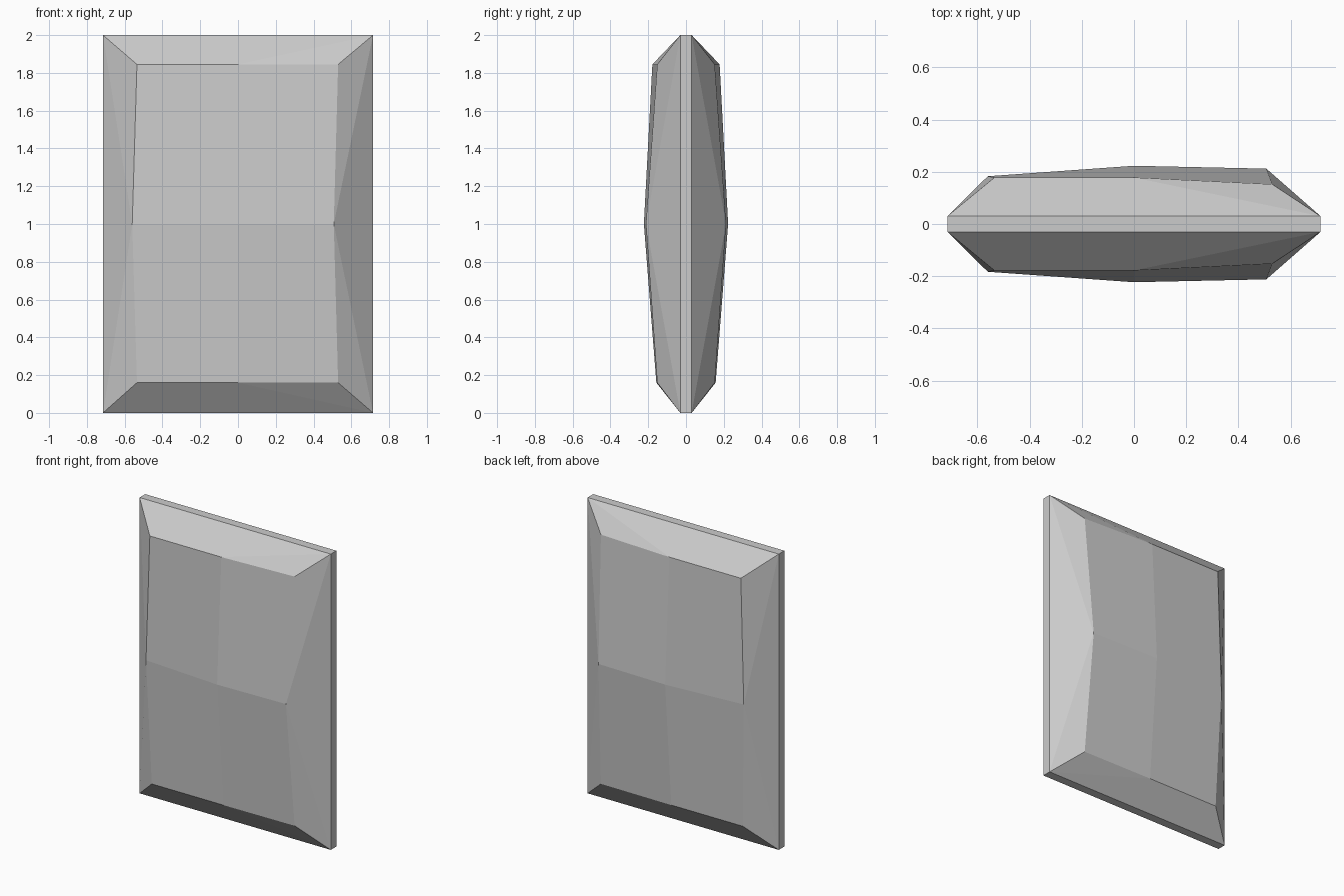
import bpy, bmesh

if "Cube" in bpy.data.objects:
    bpy.data.objects.remove(bpy.data.objects["Cube"])

W, T, H = 0.715, 0.03, 2.0   # rim half width, rim half thickness, height

# Cushion face points (x, depth, z): bottom, middle and top rows, left to right
ROWS = [
    [(-0.535, 0.157, 0.16), (0, 0.157, 0.16), (0.53, 0.152, 0.16)],
    [(-0.56, 0.183, 1.0), (0, 0.223, 1.0), (0.507, 0.212, 1.0)],
    [(-0.535, 0.178, 1.845), (0, 0.178, 1.845), (0.53, 0.152, 1.845)],
]

bm = bmesh.new()


def add_side(s):
    """Faceted cushion face with sloping borders; returns its rim corners."""
    g = [[bm.verts.new((x, s * y, z)) for x, y, z in row] for row in ROWS]
    rim = [bm.verts.new((x, s * T, z)) for x, z in ((-W, 0), (W, 0), (W, H), (-W, H))]
    # raised panels
    for r in range(2):
        for c in range(2):
            bm.faces.new((g[r][c], g[r][c + 1], g[r + 1][c + 1], g[r + 1][c]))
    # sloping borders, each a fan around the middle point of its inner edge
    inner = [g[0], [row[2] for row in g], g[2][::-1], [row[0] for row in g][::-1]]
    for i, (a, m, b) in enumerate(inner):
        p, q = rim[i], rim[(i + 1) % 4]
        for tri in ((p, q, m), (p, m, a), (q, b, m)):
            bm.faces.new(tri)
    return rim


front, back = add_side(-1), add_side(1)

# Thin rim joining both sides
for i in range(4):
    j = (i + 1) % 4
    bm.faces.new((front[i], front[j], back[j], back[i]))

bmesh.ops.recalc_face_normals(bm, faces=bm.faces[:])
mesh = bpy.data.meshes.new("faceted_panel")
bm.to_mesh(mesh)
bm.free()
bpy.context.collection.objects.link(bpy.data.objects.new("faceted_panel", mesh))
